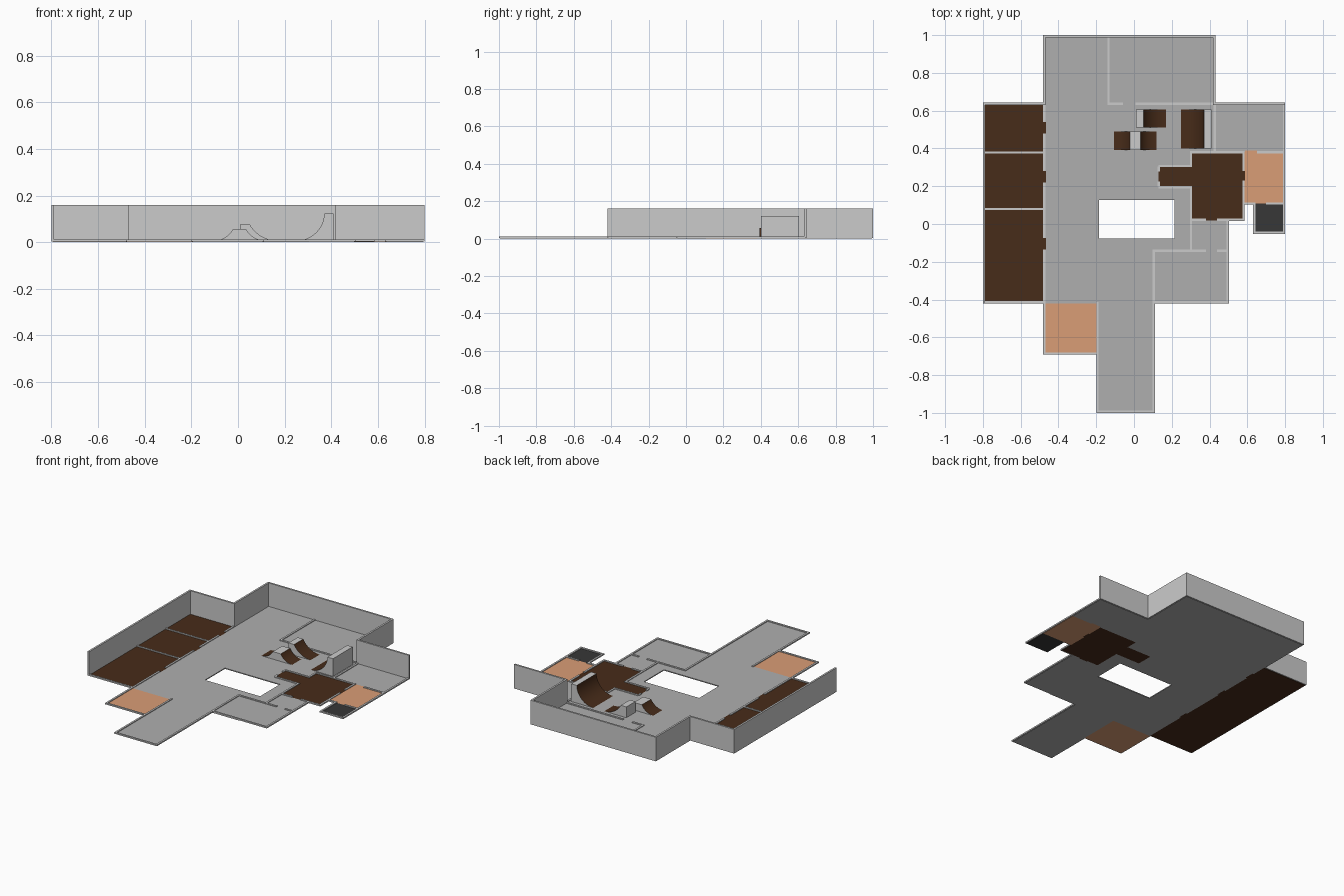
import bpy, bmesh, math

if "Cube" in bpy.data.objects:
    bpy.data.objects.remove(bpy.data.objects["Cube"])

T = 0.006            # half wall thickness
FLOOR, LOW, TALL = 0.006, 0.011, 0.16


def material(name, *rgb):
    m = bpy.data.materials.new(name)
    m.diffuse_color = (*rgb, 1)
    m.use_nodes = True
    m.node_tree.nodes["Principled BSDF"].inputs["Base Color"].default_value = m.diffuse_color
    return m


concrete = material("concrete", 0.43, 0.43, 0.43)
brown = material("dark_wood", 0.064, 0.025, 0.010)
tan = material("tan_wood", 0.70, 0.34, 0.18)
black = material("black_tile", 0.038, 0.038, 0.038)


def make_object(name, bm, mats=()):
    bmesh.ops.recalc_face_normals(bm, faces=bm.faces)
    me = bpy.data.meshes.new(name)
    bm.to_mesh(me)
    bm.free()
    for m in mats:
        me.materials.append(m)
    ob = bpy.data.objects.new(name, me)
    bpy.context.collection.objects.link(ob)
    return ob


def slab(name, rects, z0, z1, mat=None, holes=()):
    """Extruded union of rectangles (x0, x1, y0, y1) minus the holes."""
    every = list(rects) + list(holes)
    xs = sorted({round(v, 4) for r in every for v in r[:2]})
    ys = sorted({round(v, 4) for r in every for v in r[2:]})

    def inside(x, y, group):
        return any(a < x < b and c < y < d for a, b, c, d in group)

    bm = bmesh.new()
    grid = {}

    def vert(x, y):
        if (x, y) not in grid:
            grid[x, y] = bm.verts.new((x, y, z0))
        return grid[x, y]

    for a, b in zip(xs, xs[1:]):
        for c, d in zip(ys, ys[1:]):
            mx, my = (a + b) / 2, (c + d) / 2
            if inside(mx, my, rects) and not inside(mx, my, holes):
                bm.faces.new([vert(a, c), vert(b, c), vert(b, d), vert(a, d)])
    ext = bmesh.ops.extrude_face_region(bm, geom=bm.faces[:], use_keep_orig=True)
    for g in ext["geom"]:
        if isinstance(g, bmesh.types.BMVert):
            g.co.z = z1
    return make_object(name, bm, [mat] if mat else [])


def wall_x(y, *spans):      # walls running along x
    return [(a - T, b + T, y - T, y + T) for a, b in spans]


def wall_y(x, *spans):      # walls running along y
    return [(x - T, x + T, a - T, b + T) for a, b in spans]


# Coloured room floors, with small door thresholds
side_rooms = [(-.794, -.475, -.414, .637)]
side_rooms += [(-.475, -.465, y - .03, y + .03) for y in (-.105, .25, .51)]
inner_room = [(.305, .58, .025, .38), (.13, .305, .2, .305),
              (.58, .588, .23, .28), (.38, .44, .018, .025)]
back_room = [(.58, .794, .108, .38), (.588, .65, .38, .388)]
front_room = [(-.475, -.193, -.686, -.42)]
closet = [(.636, .794, -.046, .108)]
slab("side_room_floor", side_rooms, 0, FLOOR, brown)
slab("inner_room_floor", inner_room, 0, FLOOR, brown)
slab("right_room_floor", back_room, 0, FLOOR, tan, inner_room)
slab("front_room_floor", front_room, 0, FLOOR, tan)
slab("closet_floor", closet, 0, FLOOR, black)

# Main concrete floor with the open well
main = [(-.475, .425, .637, .994), (-.475, .794, .38, .637),
        (-.475, .305, -.42, .38), (.3, .497, -.414, .025),
        (-.193, .105, -.994, -.41)]
well = [(-.185, .215, -.078, .128)]
slab("main_floor", main, 0, FLOOR, concrete,
     well + side_rooms + inner_room + back_room)

# Tall outer walls along the left and back
tall = (wall_y(-.794, (-.414, .637)) + wall_x(.637, (-.794, -.475), (.43, .794))
        + wall_y(-.475, (.637, .994)) + wall_x(.994, (-.475, .425))
        + wall_y(.425, (.637, .994)))
slab("tall_outer_walls", tall, 0.002, TALL)

# Low walls: left rooms and front wing
low = (wall_y(-.475, (-.686, -.141), (-.069, .214), (.286, .474), (.546, .625))
       + wall_x(-.414, (-.794, -.475)) + wall_x(.08, (-.794, -.475))
       + wall_x(.378, (-.794, -.475)) + wall_x(-.686, (-.475, -.193))
       + wall_y(-.193, (-.994, -.42)) + wall_x(-.994, (-.193, .105))
       + wall_y(.105, (-.994, -.141)))
# Low walls: back room partition
low += (wall_y(-.135, (.637, .982)) + wall_x(.637, (-.135, -.065), (.015, .413)))
# Low walls: rooms on the right
low += (wall_x(-.414, (.105, .497)) + wall_y(.497, (-.414, .019))
        + wall_x(-.141, (.105, .374), (.446, .497))
        + wall_y(.302, (-.141, .195), (.307, .38))
        + wall_x(.307, (.137, .302)) + wall_x(.195, (.137, .302))
        + wall_y(.131, (.205, .22), (.285, .299))
        + wall_x(.022, (.302, .374), (.446, .58))
        + wall_y(.58, (.022, .224), (.286, .38))
        + wall_x(.38, (.302, .58), (.656, .794)) + wall_y(.428, (.38, .625))
        + wall_y(.794, (-.046, .625)) + wall_x(.108, (.58, .63), (.706, .794))
        + wall_y(.636, (-.046, .108)) + wall_x(-.046, (.636, .794)))
slab("low_walls", low, 0.002, LOW)


def ramp(name, x0, x1, y0, y1, top, left=0, right=0):
    """Deck from x0 to x1 with concave curves of the given run either side."""
    z0, n = FLOOR, 14
    h = top - z0

    def curve(run):         # arc tangent to the floor, from foot up to deck
        r = (run * run + h * h) / (2 * h)
        end = math.asin(min(1, run / r))
        return [(run - r * math.sin(end * i / n), z0 + .0005 + (h - .0005) *
                 (1 - math.cos(end * i / n)) / (1 - math.cos(end)))
                for i in range(n + 1)]

    lo = [(x0 - d, z) for d, z in curve(left)] if left else [(x0, z0), (x0, top)]
    hi = [(x1 + d, z) for d, z in curve(right)] if right else [(x1, z0), (x1, top)]
    prof = lo + hi[::-1]
    bm = bmesh.new()
    a = [bm.verts.new((x, y0, z)) for x, z in prof]
    b = [bm.verts.new((x, y1, z)) for x, z in prof]
    bm.faces.new(a)
    bm.faces.new(b[::-1])
    k = len(prof)
    for i in range(k):
        j = (i + 1) % k
        f = bm.faces.new([a[i], b[i], b[j], a[j]])
        on_left = left and i < len(lo) - 1
        on_right = right and len(lo) <= i < k - 1
        if on_left or on_right:
            f.material_index = 1
            f.smooth = True
    deck = bpy.data.materials.get("plain") or material("plain", .8, .8, .8)
    ob = make_object(name, bm, [deck, brown])
    bpy.context.view_layer.objects.active = ob
    ob.select_set(True)
    bpy.ops.object.shade_smooth_by_angle(angle=math.radians(25))
    ob.select_set(False)


# Curved ramps
ramp("quarter_ramp_large", .37, .41, .4, .605, .122, left=.12)
ramp("quarter_ramp_small", .01, .05, .51, .605, .077, right=.12)
ramp("double_ramp", -.022, .035, .393, .49, .056, left=.083, right=.083)
